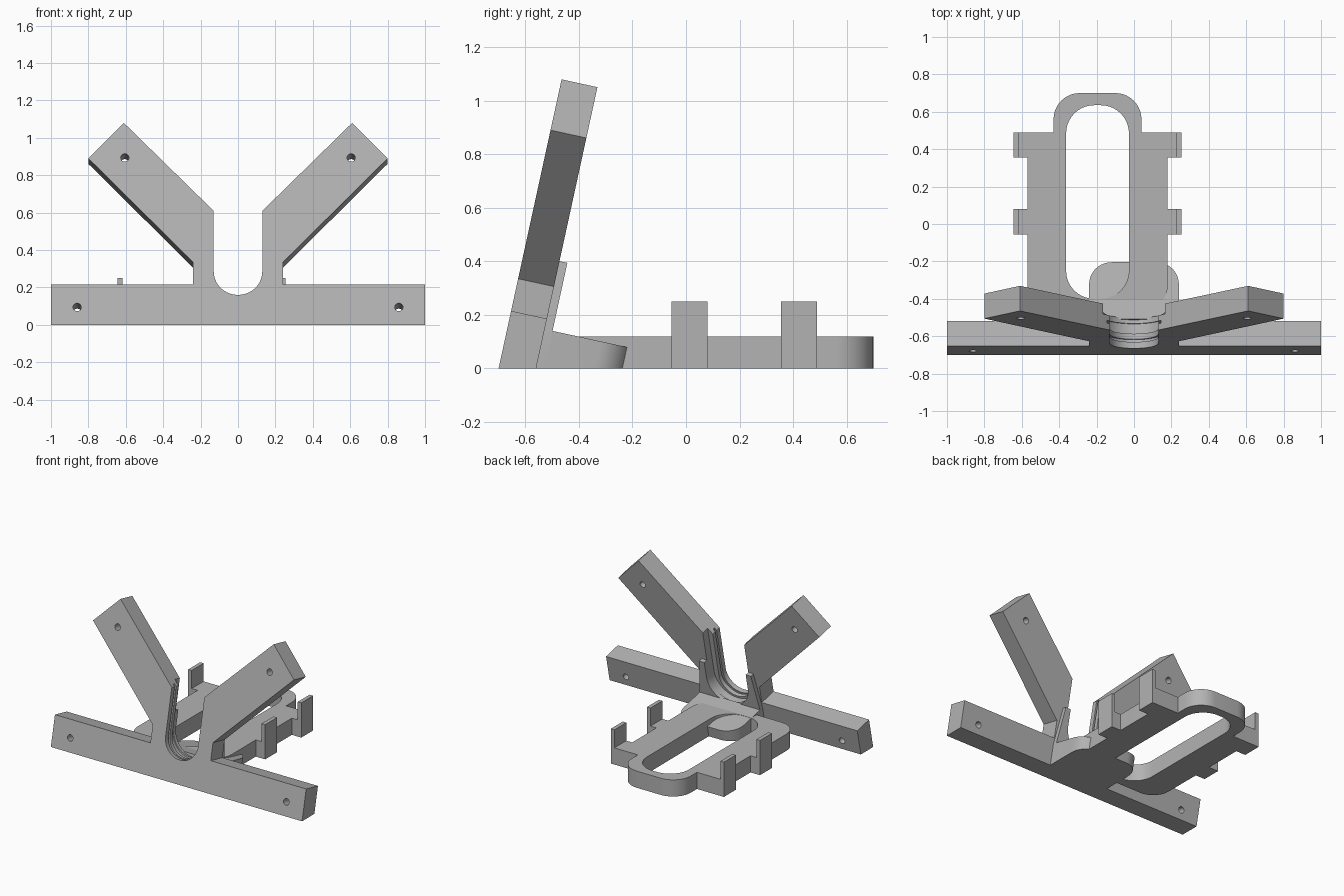
import bpy, bmesh, math
from mathutils import Vector, Matrix

cube = bpy.data.objects.get("Cube")
if cube:
    bpy.data.objects.remove(cube, do_unlink=True)

grey = bpy.data.materials.new("plain_grey")
grey.use_nodes = True
COLOUR = (0.45, 0.45, 0.45, 1)
grey.diffuse_color = COLOUR
grey.node_tree.nodes["Principled BSDF"].inputs["Base Color"].default_value = COLOUR

# Leaning frame: local x, depth behind the front face, height along the slope
LEAN = Matrix.Translation((0, -0.70, 0)) @ Matrix.Rotation(math.radians(-12.3), 4, 'X')
FLAT = Matrix.Identity(4)
THICK = 0.137


def rounded(corners, steps=10):
    """Outline from (x, y, radius) corners, with an arc at each rounded one."""
    out = []
    for i, (x, y, r) in enumerate(corners):
        p = Vector((x, y))
        if r == 0:
            out.append(p)
            continue
        a = (Vector(corners[i - 1][:2]) - p).normalized()
        b = (Vector(corners[(i + 1) % len(corners)][:2]) - p).normalized()
        half = a.angle(b) / 2
        centre = p + (a + b).normalized() * r / math.sin(half)
        start = (p + a * r / math.tan(half) - centre).normalized()
        end = (p + b * r / math.tan(half) - centre).normalized()
        out += [centre + start.slerp(end, k / steps) * r for k in range(steps + 1)]
    return out


def mirrored(corners):
    """Close a right-hand outline with its mirror image."""
    return corners + [(-x, y, r) for x, y, r in reversed(corners)]


def prism(name, outline, lo, hi, axis, frame):
    """Extrude an outline along local y or z, place it and trim it at the floor."""
    bm = bmesh.new()
    place = (lambda p: (p.x, lo, p.y)) if axis == 'Y' else (lambda p: (p.x, p.y, lo))
    face = bm.faces.new([bm.verts.new(place(p)) for p in outline])
    ext = bmesh.ops.extrude_face_region(bm, geom=[face])
    moved = [g for g in ext["geom"] if isinstance(g, bmesh.types.BMVert)]
    step = (0, hi - lo, 0) if axis == 'Y' else (0, 0, hi - lo)
    bmesh.ops.translate(bm, verts=moved, vec=step)
    bm.transform(frame)
    if frame is LEAN and not name.startswith("cutter"):
        cut = bmesh.ops.bisect_plane(bm, geom=bm.verts[:] + bm.edges[:] + bm.faces[:],
                                     plane_co=(0, 0, 0), plane_no=(0, 0, -1),
                                     clear_outer=True)
        rim = [e for e in bm.edges if e.is_boundary]
        if rim:
            bmesh.ops.holes_fill(bm, edges=rim, sides=0)
    bmesh.ops.recalc_face_normals(bm, faces=bm.faces[:])
    mesh = bpy.data.meshes.new(name)
    bm.to_mesh(mesh)
    bm.free()
    mesh.materials.append(grey)
    obj = bpy.data.objects.new(name, mesh)
    bpy.context.collection.objects.link(obj)
    return obj


def subtract(obj, cutters):
    """Cut the helpers out of an object, then discard them."""
    for c in cutters:
        c.hide_render = True
        mod = obj.modifiers.new("cut", 'BOOLEAN')
        mod.operation, mod.solver, mod.object = 'DIFFERENCE', 'EXACT', c
        bpy.context.view_layer.objects.active = obj
        bpy.ops.object.modifier_apply(modifier=mod.name)
        bpy.data.objects.remove(c, do_unlink=True)


def u_cutter(half, bottom, lo, hi):
    shape = mirrored([(half, 1.3, 0), (half, bottom, half * 0.99)])
    return prism("cutter_u", rounded(shape), lo, hi, 'Y', LEAN)


def hole_cutter(x, h):
    ring = [Vector((x + 0.022 * math.cos(a), h + 0.022 * math.sin(a)))
            for a in [math.tau * k / 20 for k in range(20)]]
    return prism("cutter_hole", ring, -0.1, 0.3, 'Y', LEAN)


def box(name, x0, x1, y0, y1, z0, z1):
    pts = [Vector(p) for p in ((x0, y0), (x1, y0), (x1, y1), (x0, y1))]
    return prism(name, pts, z0, z1, 'Z', FLAT)


# Leaning bracket: foot bar, neck and two diagonal arms in one slab
slab = prism("bracket_slab", rounded(mirrored([
    (1, 0, 0), (1, 0.22, 0), (0.24, 0.22, 0), (0.24, 0.343, 0), (0.80, 0.911, 0),
    (0.61, 1.105, 0), (0.13, 0.624, 0), (0.13, 0.164, 0.129)])), 0, THICK, 'Y', LEAN)
cuts = [u_cutter(0.145, 0.152, 0.035, 0.05), u_cutter(0.165, 0.15, 0.08, 0.2)]
for side in (-1, 1):
    cuts += [hole_cutter(side * 0.86, 0.097), hole_cutter(side * 0.605, 0.915)]
subtract(slab, cuts)

# Collar with two upright prongs behind the neck
collar = prism("collar_prongs", rounded(mirrored([
    (0.24, 0, 0), (0.24, 0.18, 0), (0.205, 0.44, 0), (0.165, 0.44, 0),
    (0.165, 0.16, 0.163)])), THICK, 0.167, 'Y', LEAN)

# Rear tongue, square to the slab
tongue = prism("rear_tongue", rounded(mirrored([
    (0.24, THICK + 0.02, 0), (0.24, 0.468, 0.12)])), -0.05, 0.18, 'Z', LEAN)

# Flat cradle with a long rounded slot
MID = -0.195
cradle = prism("cradle_plate", rounded([(MID + x, y, r) for x, y, r in mirrored([
    (0.375, -0.46, 0.13), (0.375, 0.49, 0), (0.235, 0.49, 0), (0.235, 0.70, 0.14)])]),
    0, 0.12, 'Z', FLAT)
slot = prism("cutter_slot", rounded([(MID + x, y, r) for x, y, r in mirrored([
    (0.168, -0.40, 0.15), (0.168, 0.635, 0.15)])]), -0.1, 0.3, 'Z', FLAT)
subtract(cradle, [slot])

# Four side clips: a low block with a thin upright lip
for side, word in ((1, "left"), (-1, "right")):
    for y0, where in ((-0.055, "front"), (0.355, "rear")):
        for part, near, top in (("base", 0.37, 0.12), ("lip", 0.422, 0.25)):
            xs = sorted((MID + side * near, MID + side * 0.45))
            box(f"{word}_{where}_clip_{part}", *xs, y0, y0 + 0.135, 0, top)

# Smooth the curved walls, keep edges sharp
bpy.ops.object.select_all(action='DESELECT')
for obj in (slab, collar, tongue, cradle):
    obj.select_set(True)
    bpy.context.view_layer.objects.active = obj
bpy.ops.object.shade_smooth_by_angle(angle=math.radians(30))
